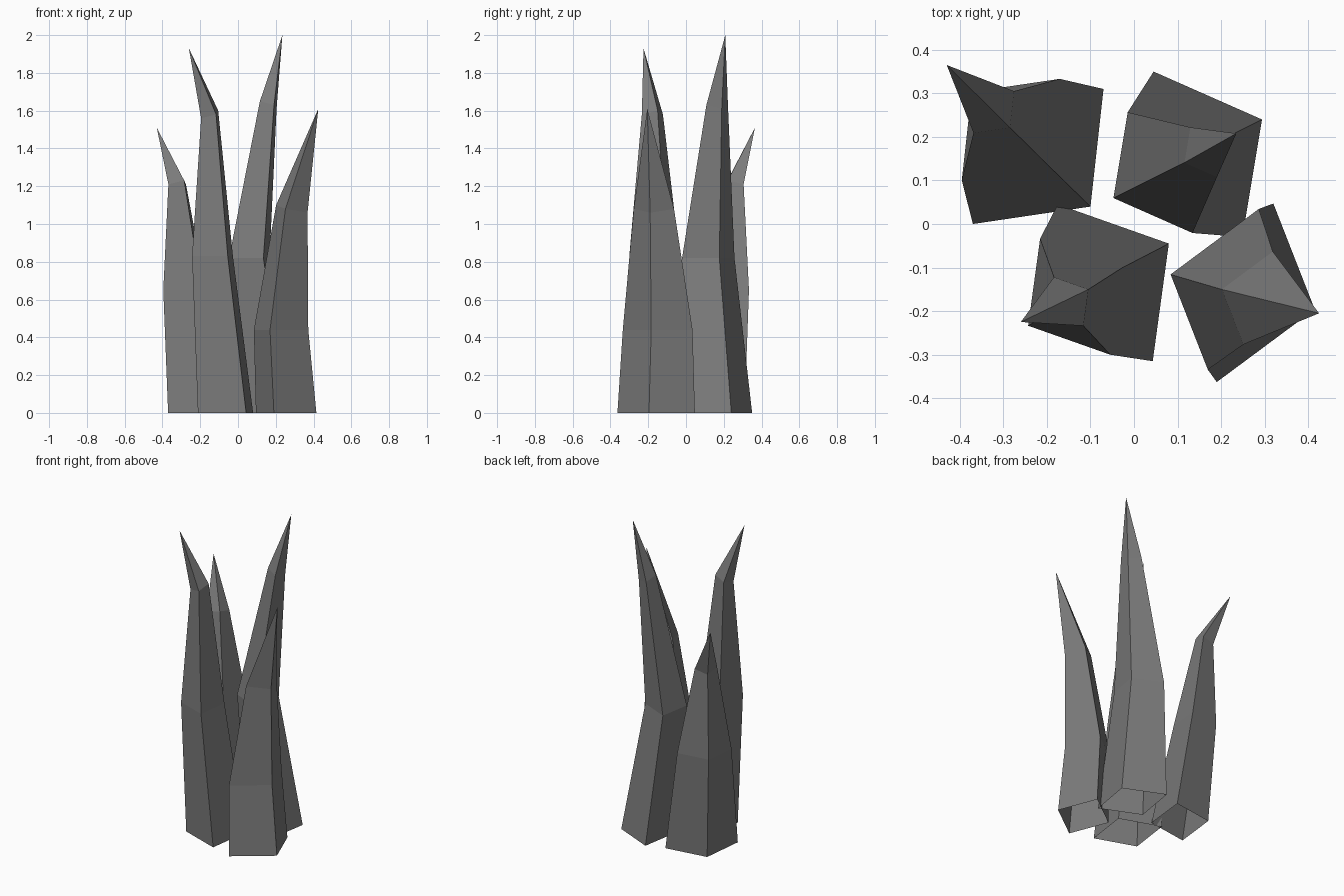
import bpy
import bmesh
from mathutils import Vector

default_cube = bpy.data.objects.get("Cube")
if default_cube:
    bpy.data.objects.remove(default_cube, do_unlink=True)

# One flat material for all the spikes
dark_grey = bpy.data.materials.new("dark_grey")
dark_grey.use_nodes = True
grey_value = (0.2, 0.2, 0.2, 1)
dark_grey.diffuse_color = grey_value
dark_grey.node_tree.nodes["Principled BSDF"].inputs["Base Color"].default_value = grey_value


def make_spike(name, inner, side, sections, tip):
    """Loft a tapering four-sided spike, open at the bottom.

    inner and side are the half diagonals of the base; each section is
    (centre x, centre y, height, scale of the base outline).
    """
    bm = bmesh.new()
    inner, side = Vector((*inner, 0)), Vector((*side, 0))
    rings = []
    for x, y, z, scale in sections:
        centre = Vector((x, y, z))
        # The topmost section rises a little towards the inner corner
        tilt = Vector((0, 0, 0.02)) if len(rings) == 2 else Vector()
        offsets = (inner * scale + tilt, side * scale,
                   -inner * scale - tilt, -side * scale)
        rings.append([bm.verts.new(centre + offset) for offset in offsets])

    # Walls between neighbouring sections
    for lower, upper in zip(rings, rings[1:]):
        for i in range(4):
            j = (i + 1) % 4
            bm.faces.new((lower[i], lower[j], upper[j], upper[i]))

    # Pointed tip
    point = bm.verts.new(tip)
    for i in range(4):
        bm.faces.new((rings[-1][i], rings[-1][(i + 1) % 4], point))

    mesh = bpy.data.meshes.new(name)
    bm.to_mesh(mesh)
    bm.free()
    mesh.materials.append(dark_grey)
    spike = bpy.data.objects.new(name, mesh)
    bpy.context.collection.objects.link(spike)
    return spike


# Short spike leaning outwards
make_spike("back_right_spike", inner=(0.12, -0.115), side=(0.15, 0.155),
           sections=[(-0.22, 0.155, 0, 1),
                     (-0.283, 0.217, 0.65, 0.75),
                     (-0.322, 0.257, 1.21, 0.31)],
           tip=(-0.43, 0.365, 1.51))

# Tallest spike, bowed inwards and hooked out at the top
make_spike("back_left_spike", inner=(-0.147, -0.08), side=(0.102, -0.19),
           sections=[(0.147, 0.16, 0, 1),
                     (0.06, 0.118, 0.82, 0.73),
                     (0.16, 0.165, 1.63, 0.3)],
           tip=(0.235, 0.208, 2))

# Tall slender spike
make_spike("front_right_spike", inner=(0.146, 0.09), side=(-0.109, 0.18),
           sections=[(-0.066, -0.135, 0, 1),
                     (-0.135, -0.167, 0.83, 0.74),
                     (-0.15, -0.178, 1.58, 0.31)],
           tip=(-0.26, -0.225, 1.93))

# Broad short spike
make_spike("front_left_spike", inner=(-0.16, 0.038), side=(-0.065, -0.205),
           sections=[(0.255, -0.158, 0, 1),
                     (0.228, -0.15, 0.44, 0.9),
                     (0.285, -0.17, 1.08, 0.52)],
           tip=(0.425, -0.205, 1.61))
